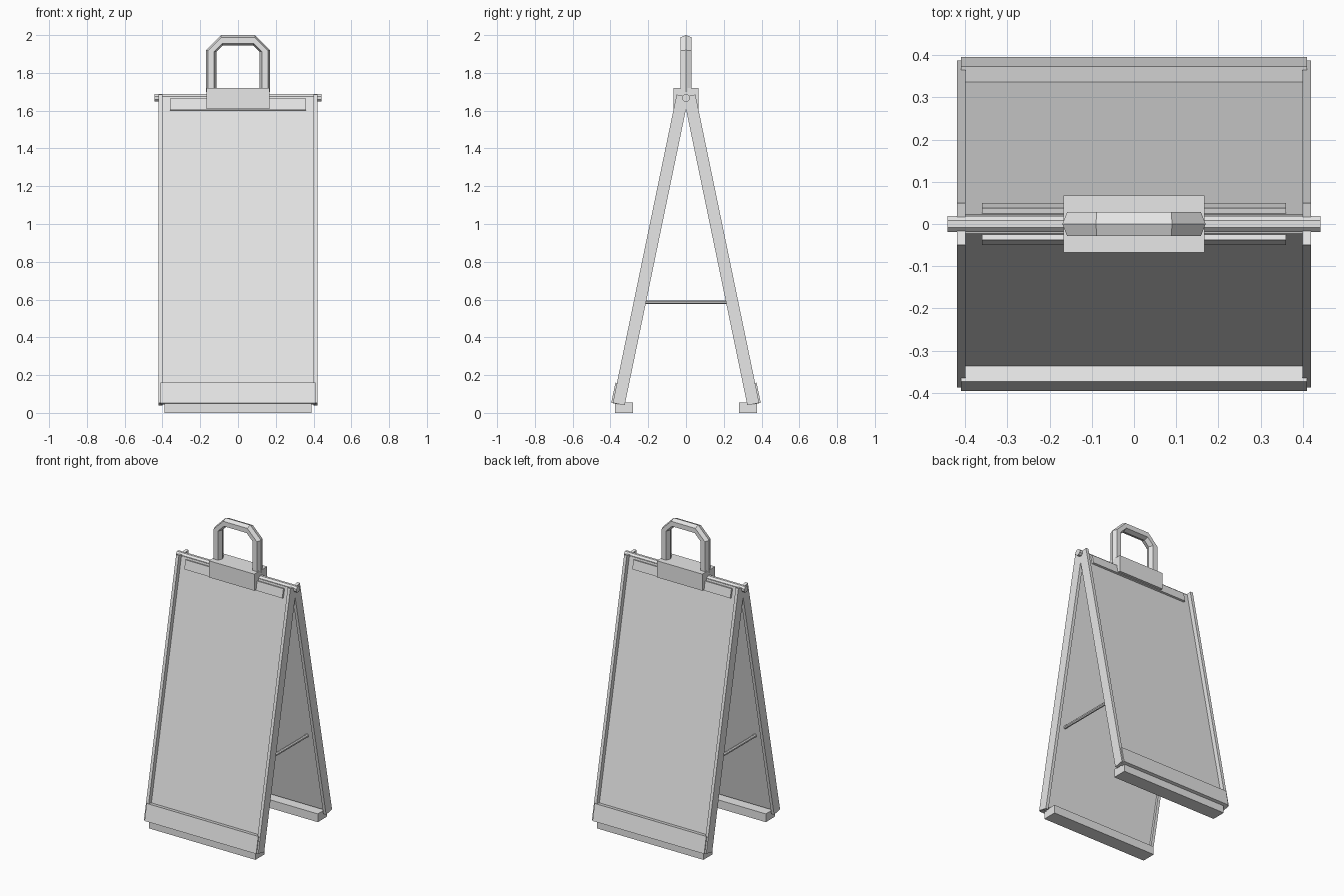
import bpy
import bmesh
from math import radians, pi
from mathutils import Matrix

cube = bpy.data.objects.get("Cube")
if cube:
    bpy.data.objects.remove(cube, do_unlink=True)

# Single plain finish
grey = bpy.data.materials.new("light_grey")
grey.use_nodes = True
colour = (0.8, 0.8, 0.8, 1)
grey.diffuse_color = colour
grey.node_tree.nodes["Principled BSDF"].inputs["Base Color"].default_value = colour

HINGE_Z = 1.668
LEAN = radians(11.7)


def finish(name, bm):
    bmesh.ops.recalc_face_normals(bm, faces=bm.faces)
    mesh = bpy.data.meshes.new(name)
    bm.to_mesh(mesh)
    bm.free()
    mesh.materials.append(grey)
    obj = bpy.data.objects.new(name, mesh)
    bpy.context.collection.objects.link(obj)
    return obj


def box(name, x, y, z, matrix=Matrix()):
    """Box from (min, max) ranges, then placed by a matrix."""
    bm = bmesh.new()
    size = [b - a for a, b in (x, y, z)]
    centre = [(a + b) / 2 for a, b in (x, y, z)]
    place = matrix @ Matrix.Translation(centre) @ Matrix.Diagonal((*size, 1))
    bmesh.ops.create_cube(bm, size=1, matrix=place)
    return finish(name, bm)


def rod(name, radius, length, centre, axis, sides=8):
    bm = bmesh.new()
    turn = Matrix.Rotation(pi / 2, 4, "Y" if axis == "X" else "X")
    spin = Matrix.Rotation(pi / sides, 4, "Z")
    bmesh.ops.create_cone(bm, cap_ends=True, segments=sides, radius1=radius, radius2=radius,
                          depth=length, matrix=Matrix.Translation(centre) @ turn @ spin)
    return finish(name, bm)


# Two leaning boards, the back one turned half round
for side, turn in (("front", 0), ("back", pi)):
    spin = Matrix.Rotation(turn, 4, "Z")
    lean = spin @ Matrix.Translation((0, 0, HINGE_Z)) @ Matrix.Rotation(-LEAN, 4, "X")

    def leaning(part, x, out, down):
        """out = distance outward from the hinge plane, down = distance below the hinge."""
        box(f"{side}_{part}", x, (-out[1], -out[0]), (-down[1], -down[0]), lean)

    leaning("panel", (-0.402, 0.402), (0.003, 0.023), (0, 1.64))
    leaning("rail_a", (-0.42, -0.40), (-0.012, 0.052), (-0.007, 1.66))
    leaning("rail_b", (0.40, 0.42), (-0.012, 0.052), (-0.007, 1.66))
    leaning("kick_plate", (-0.41, 0.41), (0.02, 0.06), (1.552, 1.662))
    leaning("top_clip", (-0.36, 0.36), (0.02, 0.036), (0.012, 0.072))
    box(f"{side}_foot", (-0.39, 0.39), (-0.375, -0.28), (0, 0.055), spin)

# Hinge pin and spreader bars
rod("hinge_pin", 0.021, 0.885, (0, 0, HINGE_Z), "X")
for label, x in (("left", 0.35), ("right", -0.35)):
    rod(f"{label}_spreader", 0.011, 0.46, (x, 0, 0.586), "Y")

# Handle block
box("handle_block", (-0.167, 0.167), (-0.067, 0.067), (1.61, 1.72))


# Handle: a hexagonal section swept round a chamfered arch
def arch(offset, y):
    half, top, cut = 0.1425 + offset, 1.9725 + offset, 0.0565 + 0.85 * offset
    right = [(half, y, 1.70), (half, y, top - cut), (half - cut, y, top)]
    return right + [(-x, y, z) for x, y, z in reversed(right)]


section = [(0.0275, 0), (0.016, 0.029), (-0.016, 0.029),
           (-0.0275, 0), (-0.016, -0.029), (0.016, -0.029)]
bm = bmesh.new()
strands = [[bm.verts.new(p) for p in arch(o, y)] for o, y in section]
for a, b in zip(strands, strands[1:] + strands[:1]):
    for i in range(len(a) - 1):
        bm.faces.new((a[i], a[i + 1], b[i + 1], b[i]))
for end in (0, -1):
    bm.faces.new([s[end] for s in strands])
finish("handle", bm)
